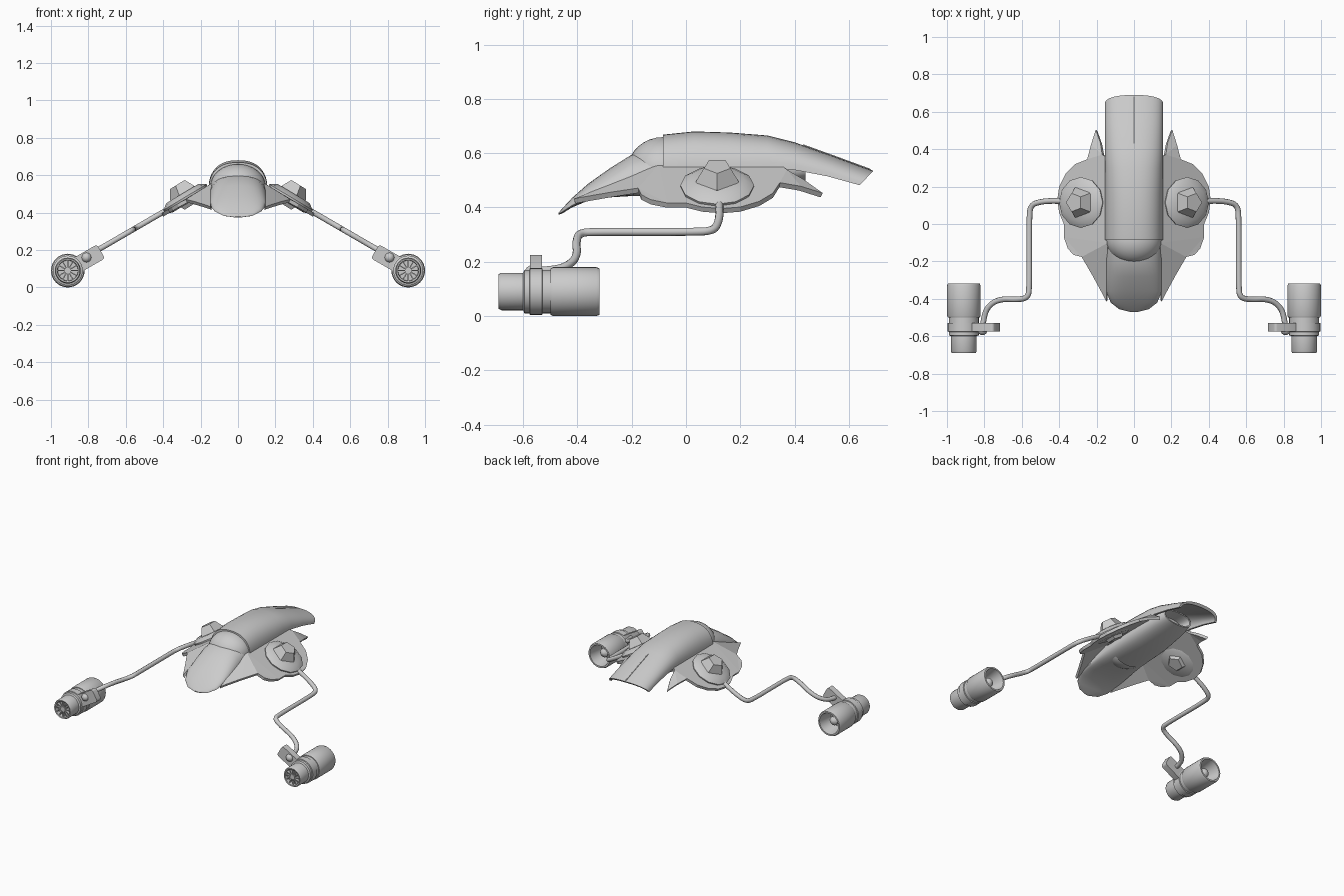
import bpy, bmesh, math
from mathutils import Vector, Matrix

old = bpy.data.objects.get("Cube")
if old:
    bpy.data.objects.remove(old, do_unlink=True)

GREY = (0.6, 0.6, 0.6, 1)
hull_grey = bpy.data.materials.new("hull_grey")
hull_grey.use_nodes = True
hull_grey.diffuse_color = GREY
hull_grey.node_tree.nodes["Principled BSDF"].inputs["Base Color"].default_value = GREY
smooth_parts = []


def finish(name, data, mirror=False, smooth=True):
    data.materials.append(hull_grey)
    obj = bpy.data.objects.new(name, data)
    bpy.context.collection.objects.link(obj)
    if mirror:
        mod = obj.modifiers.new("mirror", "MIRROR")
        mod.use_mirror_merge = False
    if smooth and obj.type == "MESH":
        smooth_parts.append(obj)
    return obj


def from_bmesh(name, bm, mirror=False, smooth=True):
    bmesh.ops.recalc_face_normals(bm, faces=bm.faces)
    mesh = bpy.data.meshes.new(name)
    bm.to_mesh(mesh)
    bm.free()
    return finish(name, mesh, mirror, smooth)


def loft(name, rings, mirror=False):
    """Skin closed rings of equal length and cap both ends."""
    bm = bmesh.new()
    rows = [[bm.verts.new(p) for p in ring] for ring in rings]
    n = len(rows[0])
    for a, b in zip(rows, rows[1:]):
        for i in range(n):
            j = (i + 1) % n
            bm.faces.new((a[i], a[j], b[j], b[i]))
    bm.faces.new(rows[0])
    bm.faces.new(rows[-1])
    return from_bmesh(name, bm, mirror)


def arch(angle, w, h, power=2.4):
    """Point on a softly squared oval."""
    c, s = math.cos(angle), math.sin(angle)
    e = 2 / power
    return (w * math.copysign(abs(c) ** e, c), h * math.copysign(abs(s) ** e, s))


def tube(name, points, radius, mirror=False):
    curve = bpy.data.curves.new(name, "CURVE")
    curve.dimensions = "3D"
    curve.bevel_depth = radius
    curve.bevel_resolution = 3
    curve.use_fill_caps = True
    spline = curve.splines.new("NURBS")
    spline.points.add(len(points) - 1)
    for p, co in zip(spline.points, points):
        p.co = (*co, 1)
    spline.order_u = 3
    spline.use_endpoint_u = True
    spline.resolution_u = 6
    return finish(name, curve, mirror)


# Lower hull: y, half width, edge height, top, bottom; the tail is hollowed
hull = [(-.47, .02, .377, .38, .373), (-.455, .08, .386, .397, .378),
        (-.42, .125, .408, .435, .4), (-.36, .15, .438, .488, .425),
        (-.28, .153, .455, .545, .437), (-.2, .153, .475, .595, .442),
        (-.085, .15, .5, .615, .44), (.15, .146, .52, .63, .445),
        (.35, .13, .54, .62, .475), (.44, .11, .545, .595, .495),
        (.44, .1, .545, .587, .503), (.36, .09, .545, .58, .51)]
rings = []
for y, w, edge, top, bottom in hull:
    ring = []
    for i in range(32):
        a = math.tau * (i + .5) / 32
        x, h = arch(a, w, top - edge if i < 16 else edge - bottom)
        ring.append((x, y, edge + h))
    rings.append(ring)
loft("lower_hull", rings)

# Upper shell: y, crest height, side edge height, backward slant of the end
shell = [(-.085, .668, .52, 0), (.03, .68, .525, 0), (.16, .676, .53, 0),
         (.3, .665, .54, 0), (.4, .64, .54, .01), (.55, .587, .515, .03),
         (.69, .535, .482, .05)]
rings = []
for y, top, edge, slant in shell:
    ring = []
    for inset in (0, .014):
        row = []
        for i in range(21):
            x, h = arch(math.pi * i / 20, .156 - inset, top - edge - inset)
            back = slant * (1 - h / (top - edge))
            row.append((x, y - back, edge + h))
        ring += row if inset == 0 else row[::-1]
    rings.append(ring)
loft("upper_shell", rings)

# Canopy dome and the ridge line on the tail
bm = bmesh.new()
bmesh.ops.create_uvsphere(bm, u_segments=32, v_segments=16, radius=1)
bmesh.ops.transform(bm, verts=bm.verts, matrix=Matrix.Translation((0, -.085, .54))
                    @ Matrix.Diagonal((.148, .13, .119, 1)))
bmesh.ops.bisect_plane(bm, geom=bm.verts[:] + bm.edges[:] + bm.faces[:],
                       plane_co=(0, -.07, 0), plane_no=(0, 1, 0), clear_outer=True)
from_bmesh("canopy_dome", bm)
tube("tail_ridge", [(0, .43, .63), (0, .55, .587), (0, .68, .539)], .003)


# Wings: outline sloped outward, with drooping front and rear tips
def wing_height(x, y):
    return .39 + (.4 - x) * .6 - .5 * max(0, abs(y - .1) - .27)


outline = [(.145, -.41), (.16, -.38), (.22, -.27), (.275, -.175), (.32, -.165),
           (.35, -.13), (.37, -.07), (.37, 0), (.395, .06), (.405, .13), (.395, .2),
           (.36, .27), (.31, .32), (.245, .345), (.225, .42), (.2, .5), (.175, .43),
           (.165, .37), (.135, .35), (.135, -.1)]
bm = bmesh.new()
bm.faces.new([bm.verts.new((x, y, wing_height(x, y))) for x, y in outline])
bmesh.ops.triangulate(bm, faces=bm.faces)
wing = from_bmesh("wing", bm, smooth=False)
thick = wing.modifiers.new("thickness", "SOLIDIFY")
thick.thickness = .02
thick.offset = 0
wing.modifiers.new("mirror", "MIRROR")

# Faceted hub plate on each wing
TILT = Matrix.Rotation(.54, 4, "Y")
hub = Vector((.28, .115, .475))
rings = []
for r, h in [(.1, -.028), (.132, -.012), (.136, .008), (.1, .032)]:
    rings.append([hub + TILT @ Vector((r * math.cos(a), r * math.sin(a), h))
                  for a in [math.tau * i / 12 for i in range(12)]])
loft("hub_plate", rings, True)

# Twelve-faced gem through each hub
phi = (1 + 5 ** .5) / 2
corners = [(x, y, z) for x in (-1, 1) for y in (-1, 1) for z in (-1, 1)]
for a in (-1 / phi, 1 / phi):
    for b in (-phi, phi):
        corners += [(0, a, b), (a, b, 0), (b, 0, a)]
bm = bmesh.new()
for c in corners:
    bm.verts.new(Vector((.285, .115, .495)) + Vector(c) * .049)
bmesh.ops.convex_hull(bm, input=bm.verts)
bmesh.ops.dissolve_limit(bm, angle_limit=.05, verts=bm.verts, edges=bm.edges)
from_bmesh("hub_gem", bm, True, False)

# Bent arm from hub to engine pod
path = [(.35, .12), (.42, .125), (.5, .12), (.555, .1), (.56, .02), (.56, -.15),
        (.56, -.33), (.565, -.395), (.63, -.405), (.7, -.4), (.76, -.42),
        (.805, -.48), (.81, -.575)]
tube("arm", [(x, y, .31 - (x - .56) * .58) for x, y in path], .015, True)

# Engine pod turned around its long axis: radius, y
POD = Vector((.91, 0, .09))
profile = [(.002, -.66), (.054, -.66), (.056, -.688), (.064, -.69), (.069, -.68),
           (.069, -.6), (.08, -.595), (.08, -.577), (.086, -.575), (.086, -.53),
           (.08, -.528), (.08, -.5), (.085, -.5), (.09, -.49), (.09, -.33),
           (.085, -.318), (.074, -.318), (.055, -.42), (.034, -.42), (.03, -.37),
           (.015, -.355), (.002, -.352)]
rings = [[POD + Vector((r * math.cos(a), y, r * math.sin(a)))
          for a in [math.tau * i / 32 for i in range(32)]] for r, y in profile]
loft("engine_pod", rings, True)

# Intake spokes and centre cap
bm = bmesh.new()
for i in range(6):
    turn = Matrix.Translation(POD + Vector((0, -.672, 0))) @ Matrix.Rotation(math.pi * i / 6, 4, "Y")
    bmesh.ops.create_cube(bm, size=1, matrix=turn @ Matrix.Diagonal((.114, .016, .006, 1)))
bmesh.ops.create_cone(bm, cap_ends=True, segments=16, radius1=.018, radius2=.018, depth=.024,
                      matrix=turn @ Matrix.Rotation(math.pi / 2, 4, "X"))
from_bmesh("intake_spokes", bm, True)

# Bracket joining arm and pod
bm = bmesh.new()
bracket = Matrix.Translation(POD + Vector((0, -.5525, 0))) @ Matrix.Rotation(math.radians(30), 4, "Y")
bmesh.ops.create_cube(bm, size=1, matrix=bracket @ Matrix.Translation((-.12, 0, 0))
                      @ Matrix.Diagonal((.17, .045, .086, 1)))
along_y = [e for e in bm.edges if abs(e.verts[0].co.y - e.verts[1].co.y) > .01]
bmesh.ops.bevel(bm, geom=along_y, offset=.015, segments=3, affect="EDGES", profile=.5)
from_bmesh("pod_bracket", bm, True)

# Ball joint on the bracket
bm = bmesh.new()
bmesh.ops.create_uvsphere(bm, u_segments=20, v_segments=12, radius=.027,
                          matrix=Matrix.Translation((.81, -.567, .16)))
from_bmesh("ball_joint", bm, True)

# Smooth shading with sharp edges kept
bpy.ops.object.select_all(action="DESELECT")
for obj in smooth_parts:
    obj.select_set(True)
bpy.context.view_layer.objects.active = smooth_parts[0]
bpy.ops.object.shade_smooth_by_angle(angle=math.radians(35))
